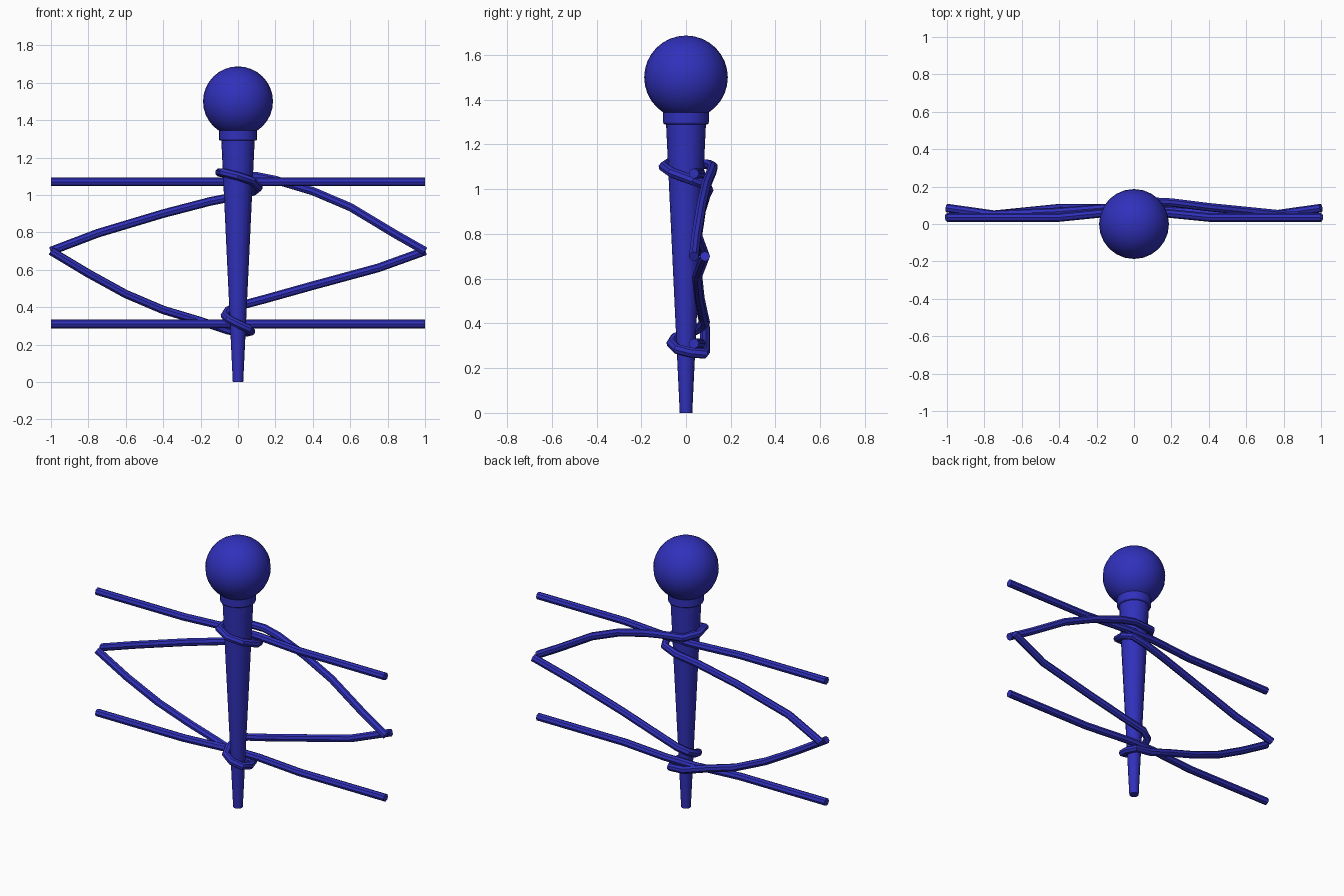
import bpy, math

if "Cube" in bpy.data.objects:
    bpy.data.objects.remove(bpy.data.objects["Cube"])

blue = bpy.data.materials.new("blue")
blue.diffuse_color = (0.03, 0.03, 0.5, 1)
blue.use_nodes = True
blue.node_tree.nodes["Principled BSDF"].inputs["Base Color"].default_value = blue.diffuse_color


def finish(ob, name):
    ob.name = name
    ob.data.materials.append(blue)
    bpy.ops.object.shade_smooth_by_angle(angle=math.radians(40))


def cone(name, r1, r2, z0, z1, sides=16):
    bpy.ops.mesh.primitive_cone_add(vertices=sides, radius1=r1, radius2=r2,
                                    depth=z1 - z0, location=(0, 0, (z0 + z1) / 2))
    ob = bpy.context.object
    finish(ob, name)
    return ob


def wire(name, pts, r=0.023):
    cu = bpy.data.curves.new(name, 'CURVE')
    cu.dimensions = '3D'
    cu.bevel_depth = r
    cu.bevel_resolution = 2
    cu.use_fill_caps = True
    sp = cu.splines.new('POLY')
    sp.points.add(len(pts) - 1)
    for p, co in zip(sp.points, pts):
        p.co = (*co, 1)
    ob = bpy.data.objects.new(name, cu)
    bpy.context.collection.objects.link(ob)
    bpy.ops.object.select_all(action='DESELECT')
    ob.select_set(True)
    bpy.context.view_layer.objects.active = ob
    bpy.ops.object.convert(target='MESH')
    finish(bpy.context.object, name)


# Tapered post, collar and ball
cone("post", 0.028, 0.09, 0, 1.31)
collar = cone("collar", 0.102, 0.102, 1.29, 1.352, 24)
bev = collar.modifiers.new("bevel", 'BEVEL')
bev.width, bev.segments, bev.limit_method = 0.008, 2, 'ANGLE'
bpy.ops.mesh.primitive_uv_sphere_add(segments=24, ring_count=16, radius=0.187,
                                     location=(0, 0, 1.5))
finish(bpy.context.object, "ball")

# Straight wires, bowed slightly behind the post
for name, z in (("upper_rail", 1.07), ("lower_rail", 0.31)):
    wire(name, [(-1, .035, z), (-.4, .035, z), (-.1, .065, z),
                (.1, .065, z), (.4, .035, z), (1, .035, z)])

# Wires looped once around the post
wire("upper_loop", [
    (-1, .085, .70), (-.75, .05, .795), (-.4, .065, .90), (-.15, .085, .965),
    (0, .10, .995), (.085, .09, 1.02), (.11, .03, 1.04), (.075, -.065, 1.075),
    (0, -.10, 1.10), (-.08, -.07, 1.12), (-.10, .02, 1.12), (-.05, .10, 1.11),
    (.1, .12, 1.10), (.2, .115, 1.08), (.4, .09, 1.02), (.6, .07, .935),
    (.85, .045, .785), (1, .035, .70)])
wire("lower_loop", [
    (1, .085, .70), (.75, .05, .61), (.4, .06, .515), (.15, .075, .445),
    (0, .085, .405), (-.055, .06, .38), (-.07, .01, .355), (-.05, -.05, .335),
    (0, -.065, .31), (.055, -.04, .285), (.07, .02, .27), (.05, .08, .265),
    (-.05, .085, .275), (-.2, .085, .325), (-.4, .085, .385), (-.6, .065, .47),
    (-.8, .045, .58), (-1, .035, .70)])
